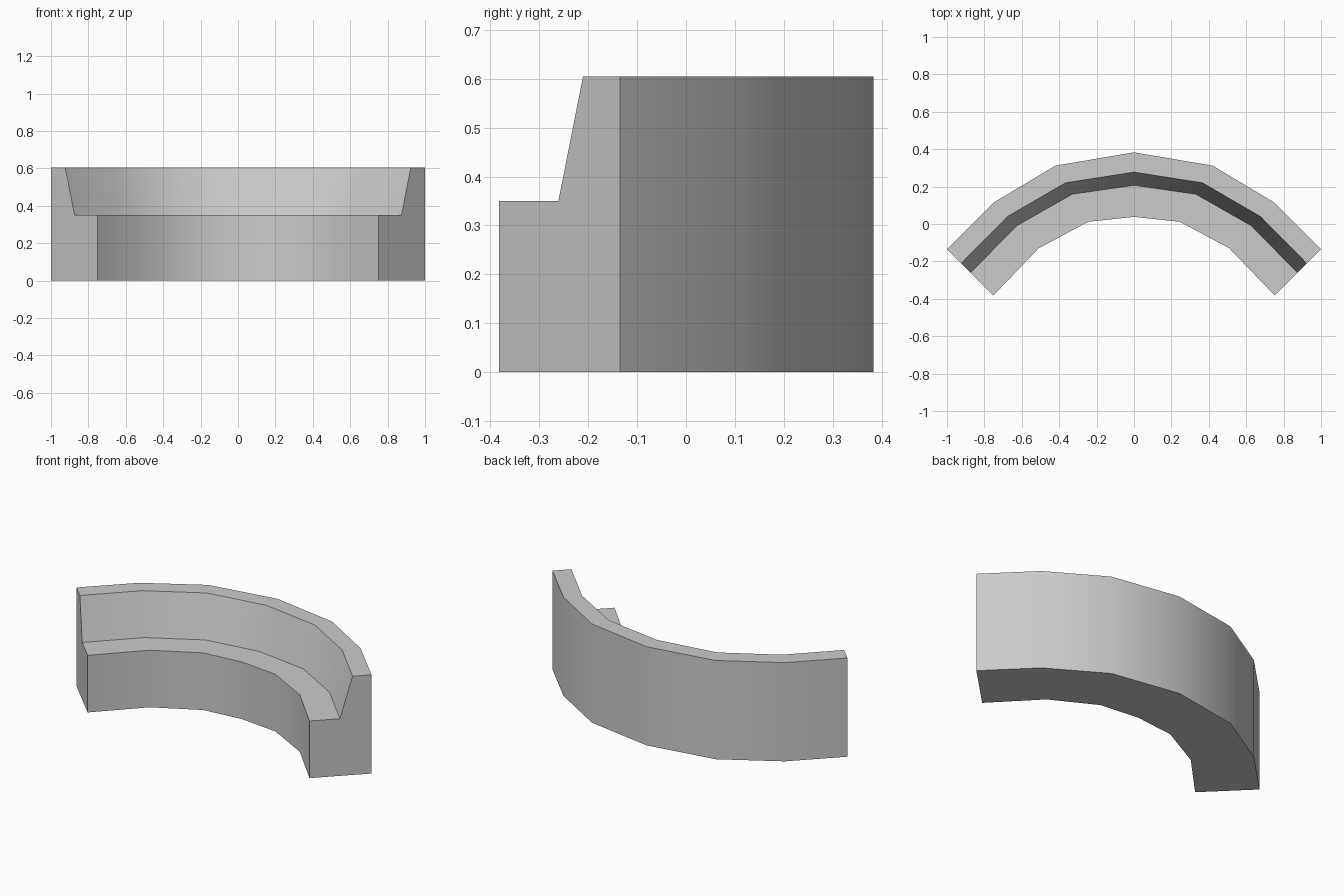
import bpy
import bmesh
import math
from mathutils import Vector

cube = bpy.data.objects.get("Cube")
if cube:
    bpy.data.objects.remove(cube, do_unlink=True)

# Plan of one half, from the middle to the end: outer and inner edge points
outer = [(0, 0.383), (0.42, 0.312), (0.75, 0.115), (1, -0.135)]
inner = [(0, 0.038), (0.245, 0.012), (0.51, -0.13), (0.752, -0.382)]
half = [(Vector(o), Vector(i)) for o, i in zip(outer, inner)]
mirrored = [(Vector((-o.x, o.y)), Vector((-i.x, i.y))) for o, i in half[:0:-1]]
stations = mirrored + half

# Cross-section: fraction from outer to inner edge, and height
profile = [(0, 0), (1, 0), (1, 0.35), (0.51, 0.35), (0.306, 0.605), (0, 0.605)]

# Single grey material
grey = bpy.data.materials.new("light_grey")
grey.use_nodes = True
colour = (0.6, 0.6, 0.6, 1)
grey.diffuse_color = colour
grey.node_tree.nodes["Principled BSDF"].inputs["Base Color"].default_value = colour

# Sweep the section through the stations, then cap both ends
bm = bmesh.new()
rings = []
for o, i in stations:
    rings.append([bm.verts.new((*o.lerp(i, t), z)) for t, z in profile])
count = len(profile)
for a, b in zip(rings, rings[1:]):
    for k in range(count):
        n = (k + 1) % count
        bm.faces.new((a[k], a[n], b[n], b[k]))
bm.faces.new(rings[0])
bm.faces.new(rings[-1][::-1])
bmesh.ops.recalc_face_normals(bm, faces=bm.faces)

mesh = bpy.data.meshes.new("curved_bench")
bm.to_mesh(mesh)
bm.free()
mesh.materials.append(grey)
bench = bpy.data.objects.new("curved_bench", mesh)
bpy.context.collection.objects.link(bench)

# Smooth along the curve, keep the section's edges sharp
bpy.ops.object.select_all(action="DESELECT")
bench.select_set(True)
bpy.context.view_layer.objects.active = bench
bpy.ops.object.shade_smooth_by_angle(angle=math.radians(30))
